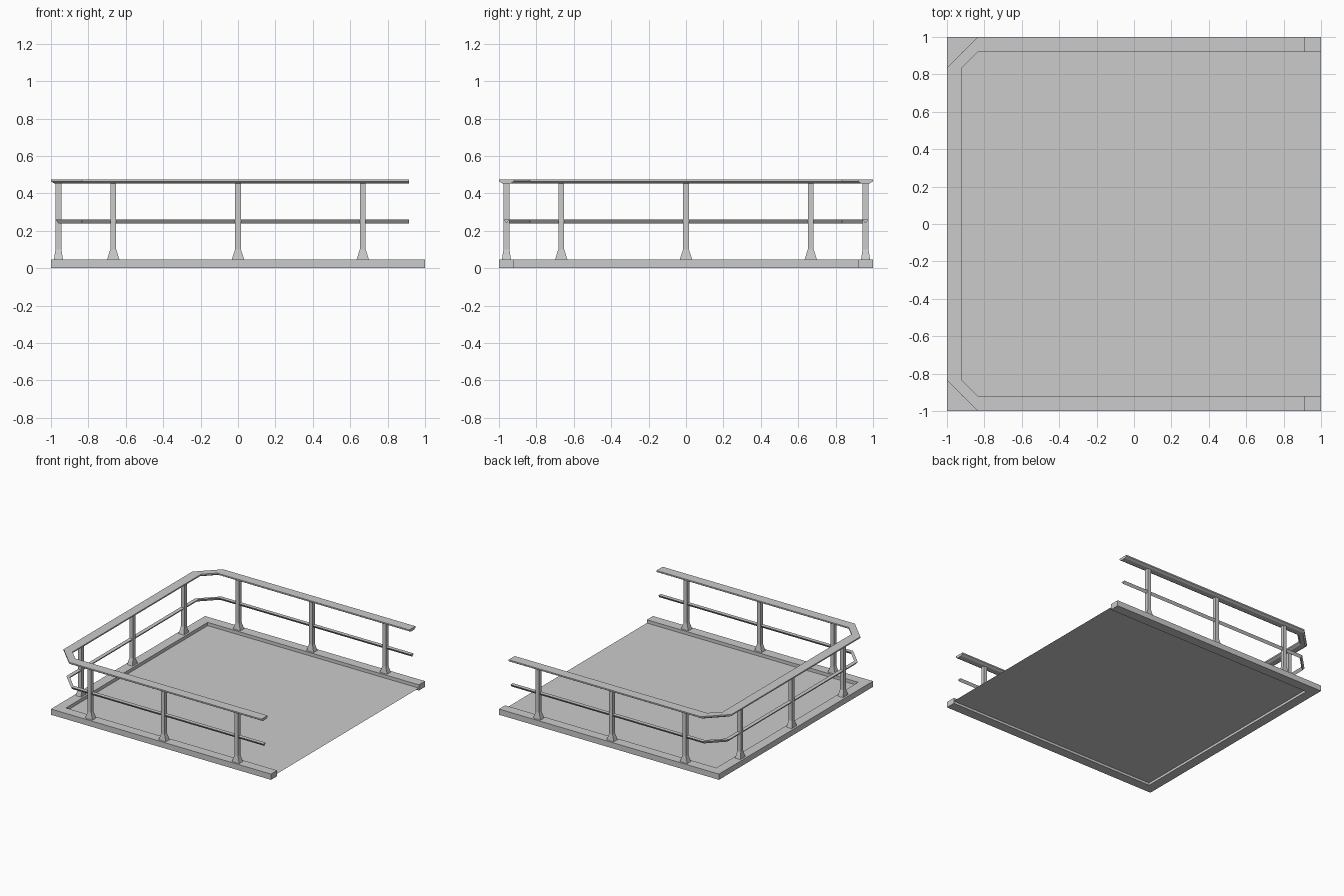
import bpy
import bmesh
import math

if "Cube" in bpy.data.objects:
    bpy.data.objects.remove(bpy.data.objects["Cube"], do_unlink=True)

# One plain grey for everything
grey = bpy.data.materials.new("plain_grey")
grey.use_nodes = True
colour = (0.6, 0.6, 0.6, 1)
grey.diffuse_color = colour
grey.node_tree.nodes["Principled BSDF"].inputs["Base Color"].default_value = colour

EDGE = 0.96      # centre line of curb, posts and rails
CORNER = 0.835   # where the rails start to cut the corner
RAIL_END = 0.913
CURB_TOP = 0.047


def finish(name, bm):
    bmesh.ops.recalc_face_normals(bm, faces=bm.faces)
    mesh = bpy.data.meshes.new(name)
    bm.to_mesh(mesh)
    bm.free()
    mesh.materials.append(grey)
    obj = bpy.data.objects.new(name, mesh)
    bpy.context.collection.objects.link(obj)
    return obj


def loft(name, rings):
    """Skin a row of equal closed rings and cap both ends."""
    bm = bmesh.new()
    loops = [[bm.verts.new(p) for p in ring] for ring in rings]
    for a, b in zip(loops, loops[1:]):
        for i in range(len(a)):
            j = (i + 1) % len(a)
            bm.faces.new((a[i], a[j], b[j], b[i]))
    bm.faces.new(loops[0])
    bm.faces.new(loops[-1])
    return finish(name, bm)


def rail(name, profile):
    """Sweep (outward, z) profile round three sides; sections stay square to the sides."""
    path = [(RAIL_END, -EDGE, 0, -1), (-CORNER, -EDGE, 0, -1),
            (-EDGE, -CORNER, -1, 0), (-EDGE, CORNER, -1, 0),
            (-CORNER, EDGE, 0, 1), (RAIL_END, EDGE, 0, 1)]
    return loft(name, [[(x + nx * o, y + ny * o, z) for o, z in profile]
                       for x, y, nx, ny in path])


def post(name, x, y, turn):
    """Square post with a foot that flares along the rail."""
    sections = [(0.033, 0.024, CURB_TOP), (0.016, 0.016, 0.1), (0.016, 0.016, 0.456)]
    rings = [[(sx * w, sy * d, z) for sx, sy in ((-1, -1), (1, -1), (1, 1), (-1, 1))]
             for w, d, z in sections]
    obj = loft(name, rings)
    obj.location = (x, y, 0)
    obj.rotation_euler.z = turn
    return obj


# Floor sheet, set between the curb's top and bottom
bm = bmesh.new()
inner = 0.92
bm.faces.new([bm.verts.new((x, y, 0.02)) for x, y in
              ((-inner, -inner), (1, -inner), (1, inner), (-inner, inner))])
finish("floor", bm)

# U-shaped curb, open on the left side
outline = [(1, -1), (-1, -1), (-1, 1), (1, 1),
           (1, inner), (-inner, inner), (-inner, -inner), (1, -inner)]
loft("curb", [[(x, y, z) for x, y in outline] for z in (0, CURB_TOP)])

# Flat handrail with bevelled underside, and slim three-sided middle rail
rail("handrail", [(-0.04, 0.475), (0.04, 0.475), (0.04, 0.464),
                  (0.022, 0.453), (-0.022, 0.453), (-0.04, 0.464)])
rail("middle_rail", [(-0.016, 0.261), (0.016, 0.261), (0, 0.24)])

# Three posts on each railed side
for i, t in enumerate((-0.667, 0, 0.667), 1):
    post(f"front_post_{i}", t, -EDGE, 0)
    post(f"back_post_{i}", t, EDGE, 0)
    post(f"right_post_{i}", -EDGE, t, math.pi / 2)
